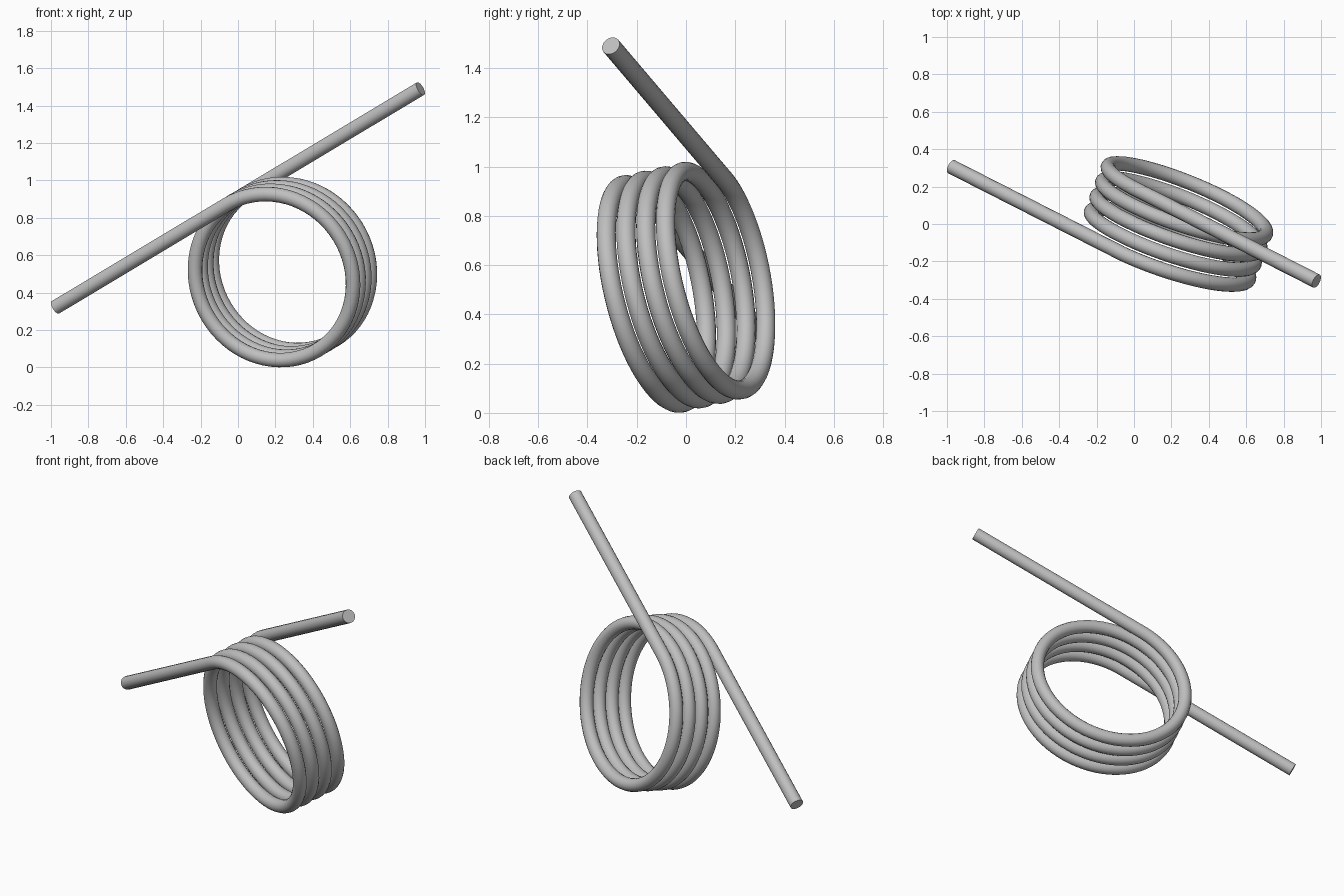
import bpy
import bmesh
import math
from mathutils import Vector

cube = bpy.data.objects.get("Cube")
if cube:
    bpy.data.objects.remove(cube)

# Spring dimensions
COIL_RADIUS = 0.458
WIRE_RADIUS = 0.039
PITCH = 0.0875
TURNS = 4
ARM_LENGTH = 1.165
STEPS = 72  # path points per turn

# Coil frame: arm direction, outward direction where the arms leave, coil axis
arm_dir = Vector((0.786, -0.40, 0.471)).normalized()
out_dir = Vector((-0.511, 0, 0.859))
out_dir = (out_dir - arm_dir * out_dir.dot(arm_dir)).normalized()
axis = out_dir.cross(arm_dir)
centre = Vector((0.235, 0, 0.513))

# Wire path: helix with a straight tangent arm at each end
path = []
for i in range(TURNS * STEPS + 1):
    turn = i / STEPS
    a = math.tau * turn
    path.append(centre + COIL_RADIUS * (math.cos(a) * out_dir + math.sin(a) * arm_dir)
                + axis * PITCH * (turn - TURNS / 2))
path.insert(0, path[0] - arm_dir * ARM_LENGTH)
path.append(path[-1] + arm_dir * ARM_LENGTH)

# Round wire swept along the path
curve = bpy.data.curves.new("wire_path", "CURVE")
curve.dimensions = "3D"
curve.twist_mode = "MINIMUM"
curve.bevel_depth = WIRE_RADIUS
curve.bevel_resolution = 6
curve.use_fill_caps = True
spline = curve.splines.new("POLY")
spline.points.add(len(path) - 1)
for point, co in zip(spline.points, path):
    point.co = (*co, 1)
helper = bpy.data.objects.new("wire_path", curve)
bpy.context.collection.objects.link(helper)
mesh = bpy.data.meshes.new_from_object(
    helper.evaluated_get(bpy.context.evaluated_depsgraph_get()))
bpy.data.objects.remove(helper)

# Weld the end caps
bm = bmesh.new()
bm.from_mesh(mesh)
bmesh.ops.remove_doubles(bm, verts=bm.verts, dist=0.0005)
bmesh.ops.recalc_face_normals(bm, faces=bm.faces)
bm.to_mesh(mesh)
bm.free()

# Steel colour
steel = bpy.data.materials.new("steel_grey")
steel.use_nodes = True
colour = (0.52, 0.52, 0.52, 1)
steel.diffuse_color = colour
steel.node_tree.nodes["Principled BSDF"].inputs["Base Color"].default_value = colour
mesh.materials.clear()
mesh.materials.append(steel)

spring = bpy.data.objects.new("torsion_spring", mesh)
bpy.context.collection.objects.link(spring)
bpy.ops.object.select_all(action="DESELECT")
spring.select_set(True)
bpy.context.view_layer.objects.active = spring
bpy.ops.object.shade_smooth_by_angle(angle=math.radians(40))
